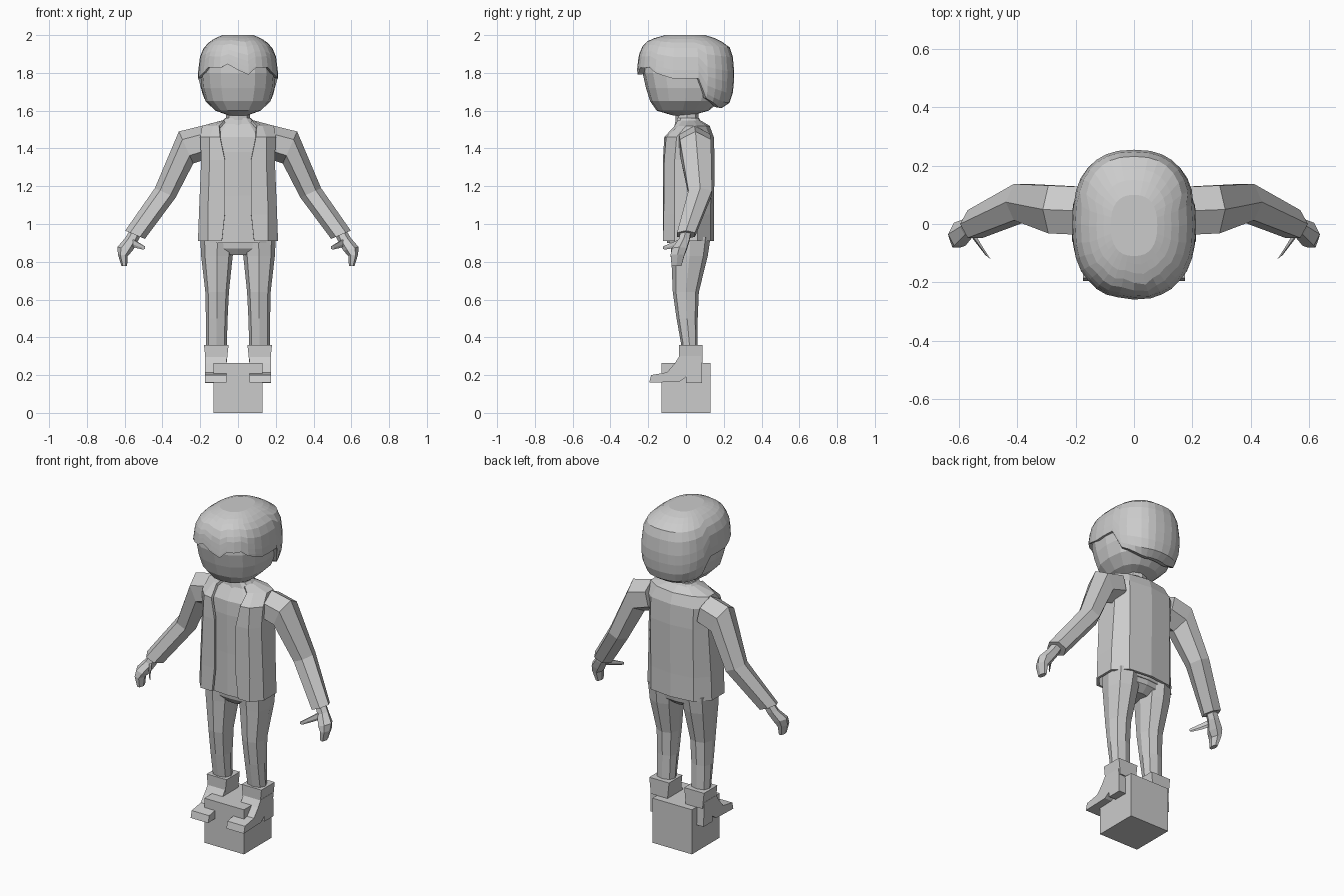
import bpy, bmesh, math
from mathutils import Vector

if "Cube" in bpy.data.objects:
    bpy.data.objects.remove(bpy.data.objects["Cube"])

grey = bpy.data.materials.new("plain_grey")
grey.diffuse_color = (0.6, 0.6, 0.6, 1)
grey.use_nodes = True
grey.node_tree.nodes["Principled BSDF"].inputs["Base Color"].default_value = grey.diffuse_color


def finish(name, bm, mirror=False, thickness=0):
    bmesh.ops.recalc_face_normals(bm, faces=bm.faces)
    me = bpy.data.meshes.new(name)
    bm.to_mesh(me)
    bm.free()
    me.materials.append(grey)
    ob = bpy.data.objects.new(name, me)
    bpy.context.collection.objects.link(ob)
    if thickness:
        mod = ob.modifiers.new("thickness", 'SOLIDIFY')
        mod.thickness, mod.offset = thickness, -1
    if mirror:
        ob.modifiers.new("mirror", 'MIRROR').use_mirror_merge = False
    return ob


def loft(name, rings, closed=True, caps=(True, True), **kw):
    """Skin a list of rings that have equal point counts."""
    bm = bmesh.new()
    rows = [[bm.verts.new(p) for p in r] for r in rings]
    n = len(rows[0])
    for a, b in zip(rows, rows[1:]):
        for i in range(n if closed else n - 1):
            j = (i + 1) % n
            bm.faces.new((a[i], a[j], b[j], b[i]))
    if caps[0]:
        bm.faces.new(rows[0])
    if caps[1]:
        bm.faces.new(rows[-1])
    return finish(name, bm, **kw)


def tube(name, stations, sides=6, **kw):
    """Loft along stations: centre, half-width vector, half-depth vector."""
    rings = []
    for c, u, v in stations:
        c, u, v = Vector(c), Vector(u), Vector(v)
        rings.append([c + u * math.cos(t) + v * math.sin(t)
                      for t in (2 * math.pi * i / sides for i in range(sides))])
    return loft(name, rings, **kw)


def rounded(hx, yf, yb, z, n=16, p=2.45):
    """Boxy oval in plan, starting at the front and going towards +x."""
    pts = []
    for i in range(n):
        t = 2 * math.pi * i / n
        s, c = math.sin(t), -math.cos(t)
        x = math.copysign(abs(s) ** (2 / p), s) * hx
        y = math.copysign(abs(c) ** (2 / p), c) * (yb - yf) / 2 + (yb + yf) / 2
        pts.append((x, y, z))
    return pts


def lerp_table(table, z):
    """Interpolate rows of (z, values...) sorted from high to low."""
    for a, b in zip(table, table[1:]):
        if z >= b[0]:
            f = min(1, (a[0] - z) / (a[0] - b[0]))
            return [p + (q - p) * f for p, q in zip(a[1:], b[1:])]
    return table[-1][1:]


# plinth
bm = bmesh.new()
bmesh.ops.create_cube(bm, size=1)
for v in bm.verts:
    v.co = (v.co.x * 0.26, v.co.y * 0.26, (v.co.z + 0.5) * 0.265)
finish("plinth", bm)

# head
loft("head", [rounded(hx, f, b, z) for z, hx, f, b in (
    (1.575, .05, -.07, .03), (1.60, .12, -.155, .12), (1.65, .172, -.19, .18),
    (1.72, .193, -.212, .21), (1.80, .20, -.23, .22), (1.88, .19, -.225, .22),
    (1.94, .15, -.19, .18))])

# hair shell with a jagged fringe, rising over the ears and long at the nape
HAIR = [(2.0, .08, -.11, .10), (1.985, .12, -.165, .15), (1.965, .15, -.21, .19),
        (1.94, .178, -.232, .23), (1.895, .20, -.25, .247), (1.81, .211, -.26, .255),
        (1.77, .213, -.258, .255), (1.70, .205, -.25, .25), (1.64, .18, -.24, .23),
        (1.615, .14, -.2, .19)]
FRINGE = [1.815, 1.80, 1.83, 1.825, 1.83, 1.80, 1.785, 1.77, 1.77, 1.77, 1.665,
          1.645, 1.63, 1.62, 1.615, 1.615, 1.615]
N = 32


def hair_point(i, z):
    hx, f, b = lerp_table(HAIR, z)
    return rounded(hx, f, b, z, N)[i]


def hem(i):
    z = FRINGE[min(i, N - i)]
    return {1: 1.79, 2: 1.828, N - 1: 1.846, N - 2: 1.825}.get(i, z)


rings = []
for k in (0, .04, .09, .17, .3, .5, .65, .8, .93, 1):
    rings.append([hair_point(i, 2.0 - k * (2.0 - hem(i))) for i in range(N)])
centre = Vector((0, 0, 1.83))
rings.append([(p[0] * .9, p[1] * .86, p[2] + .004) for p in rings[-1]])
loft("hair", rings, caps=(True, False))

# neck
loft("neck", [rounded(w, -d, d + .01, z, 8) for z, w, d in
              ((1.47, .09, .07), (1.55, .065, .055), (1.62, .06, .055))])

# shirt
loft("shirt", [rounded(w, f, b, z, 12, 3) for z, w, f, b in (
    (.90, .18, -.10, .12), (1.15, .175, -.10, .12), (1.38, .17, -.105, .125),
    (1.46, .16, -.10, .12), (1.53, .10, -.055, .085), (1.56, .07, -.05, .07))])

# open jacket: half sections run from the front edge round to the spine
JACKET = [
    (.91, [(.085, -.122), (.16, -.122), (.212, -.06), (.212, .06), (.14, .13), (0, .147)]),
    (1.05, [(.07, -.122), (.16, -.118), (.207, -.06), (.207, .06), (.14, .13), (0, .147)]),
    (1.34, [(.07, -.122), (.15, -.115), (.195, -.06), (.195, .07), (.14, .135), (0, .152)]),
    (1.46, [(.095, -.115), (.15, -.105), (.20, -.05), (.20, .08), (.14, .13), (0, .147)]),
    (1.52, [(.10, -.06), (.13, -.04), (.19, 0), (.19, .06), (.12, .105), (0, .125)]),
    (1.548, [(.075, -.045), (.08, -.02), (.085, .01), (.08, .04), (.06, .065), (0, .078)]),
]
rings = []
for z, half in JACKET:
    rings.append([(x, y, z) for x, y in half] + [(-x, y, z) for x, y in half[-2::-1]])
loft("jacket", rings, closed=False, caps=(False, False), thickness=.015)

# sleeves and cuffs
tube("sleeve", [((.17, .045, 1.435), (.02, 0, .085), (0, .095, 0)),
                ((.275, .05, 1.405), (.038, 0, .085), (0, .095, 0)),
                ((.385, .075, 1.165), (.055, 0, .025), (0, .072, 0)),
                ((.545, 0, .943), (.052, 0, .022), (0, .055, 0))], mirror=True)

# hands
tube("hand", [((.54, 0, .96), (.03, 0, .012), (0, .03, 0)),
              ((.565, -.01, .915), (.032, 0, .012), (0, .033, 0)),
              ((.598, -.035, .868), (.04, 0, .01), (0, .045, 0)),
              ((.61, -.045, .835), (.026, 0, .004), (0, .042, 0)),
              ((.602, -.05, .778), (.015, 0, 0), (0, .03, 0))], mirror=True)
tube("thumb", [((.565, -.02, .905), (.02, .012, 0), (0, 0, .022)),
               ((.535, -.065, .89), (.015, .01, 0), (0, 0, .018)),
               ((.50, -.115, .875), (.01, .008, 0), (0, 0, .011))], sides=5, mirror=True)

# trousers
loft("hips", [rounded(w, f, b, z, 12, 3) for z, w, f, b in (
    (.835, .05, -.05, .07), (.87, .15, -.075, .11), (.96, .185, -.085, .125))])
legs = []
for z, x0, x1, f, b in ((.93, .015, .20, -.085, .13), (.83, .028, .195, -.078, .115),
                        (.64, .048, .173, -.07, .068), (.50, .055, .17, -.05, .062),
                        (.33, .06, .168, -.02, .062)):
    legs.append([(x + (x0 + x1) / 2, y, z)
                 for x, y, _ in rounded((x1 - x0) / 2, f, b, z, 8)])
loft("leg", legs, mirror=True)

# boots: side profile of the foot, then a slightly wider ankle collar
FOOT = [(-.195, .16), (-.185, .20), (-.10, .215), (-.06, .262), (-.035, .30),
        (.08, .30), (.085, .158), (0, .158), (0, .19), (-.035, .165)]
loft("foot", [[(x, y, z) for y, z in FOOT] for x in (.06, .175)], mirror=True)
loft("boot_collar", [[(a, -.037, z), (b, -.037, z), (b, .088, z), (a, .088, z)]
                     for z, a, b in ((.265, .06, .17), (.36, .05, .18))], mirror=True)
